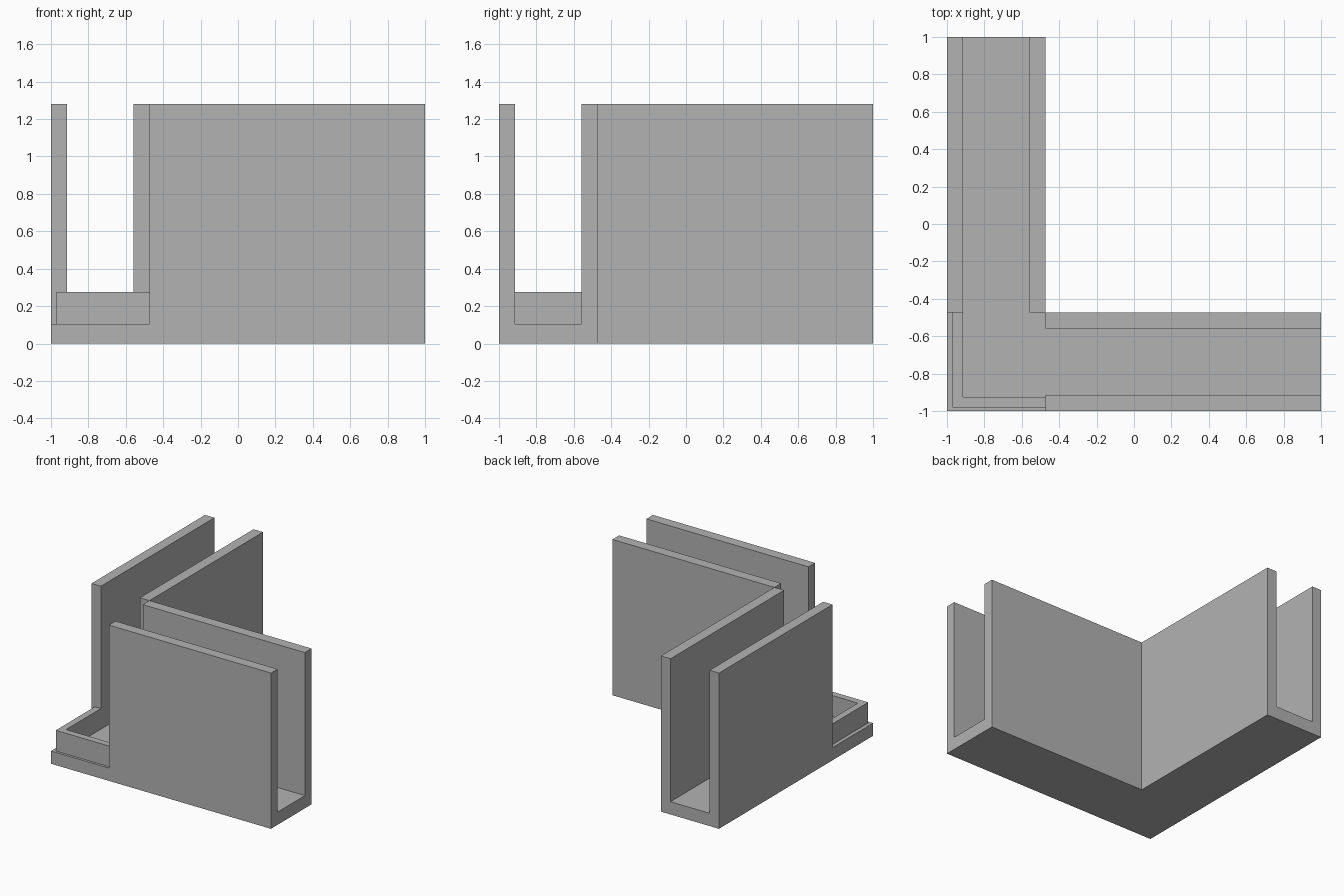
import bpy
import bmesh

cube = bpy.data.objects.get("Cube")
if cube:
    bpy.data.objects.remove(cube, do_unlink=True)

GREY = (0.45, 0.45, 0.45, 1)
grey = bpy.data.materials.new("plain grey")
grey.use_nodes = True
grey.diffuse_color = GREY
grey.node_tree.nodes["Principled BSDF"].inputs["Base Color"].default_value = GREY

CORNER = -0.473   # inner edge of both channel arms
FLOOR = 0.105
CURB_TOP = 0.275
WALL_TOP = 1.28


def prism(name, outline, z0, z1):
    """Extrude a flat outline, listed anticlockwise, from z0 up to z1."""
    bm = bmesh.new()
    base = bm.faces.new([bm.verts.new((x, y, z0)) for x, y in outline])
    top = bmesh.ops.extrude_face_region(bm, geom=[base], use_keep_orig=True)
    verts = [v for v in top["geom"] if isinstance(v, bmesh.types.BMVert)]
    bmesh.ops.translate(bm, verts=verts, vec=(0, 0, z1 - z0))
    bmesh.ops.recalc_face_normals(bm, faces=bm.faces)
    mesh = bpy.data.meshes.new(name)
    bm.to_mesh(mesh)
    bm.free()
    mesh.materials.append(grey)
    obj = bpy.data.objects.new(name, mesh)
    bpy.context.collection.objects.link(obj)


def rect(x0, x1, y0, y1):
    return [(x0, y0), (x1, y0), (x1, y1), (x0, y1)]


# L-shaped floor slab
prism("floor_slab", [(-1, -1), (1, -1), (1, CORNER), (CORNER, CORNER),
                     (CORNER, 1), (-1, 1)], 0, FLOOR)

# Outer and inner wall of each arm
for side, a, b in (("outer", -1, -0.915), ("inner", -0.56, CORNER)):
    prism(f"front_arm_{side}_wall", rect(CORNER, 1, a, b), FLOOR, WALL_TOP)
    prism(f"side_arm_{side}_wall", rect(a, b, CORNER, 1), FLOOR, WALL_TOP)

# Low L-shaped curb round the open corner
prism("corner_curb", [(-0.97, -0.98), (CORNER, -0.98), (CORNER, -0.925),
                      (-0.915, -0.925), (-0.915, CORNER), (-0.97, CORNER)],
      FLOOR, CURB_TOP)
